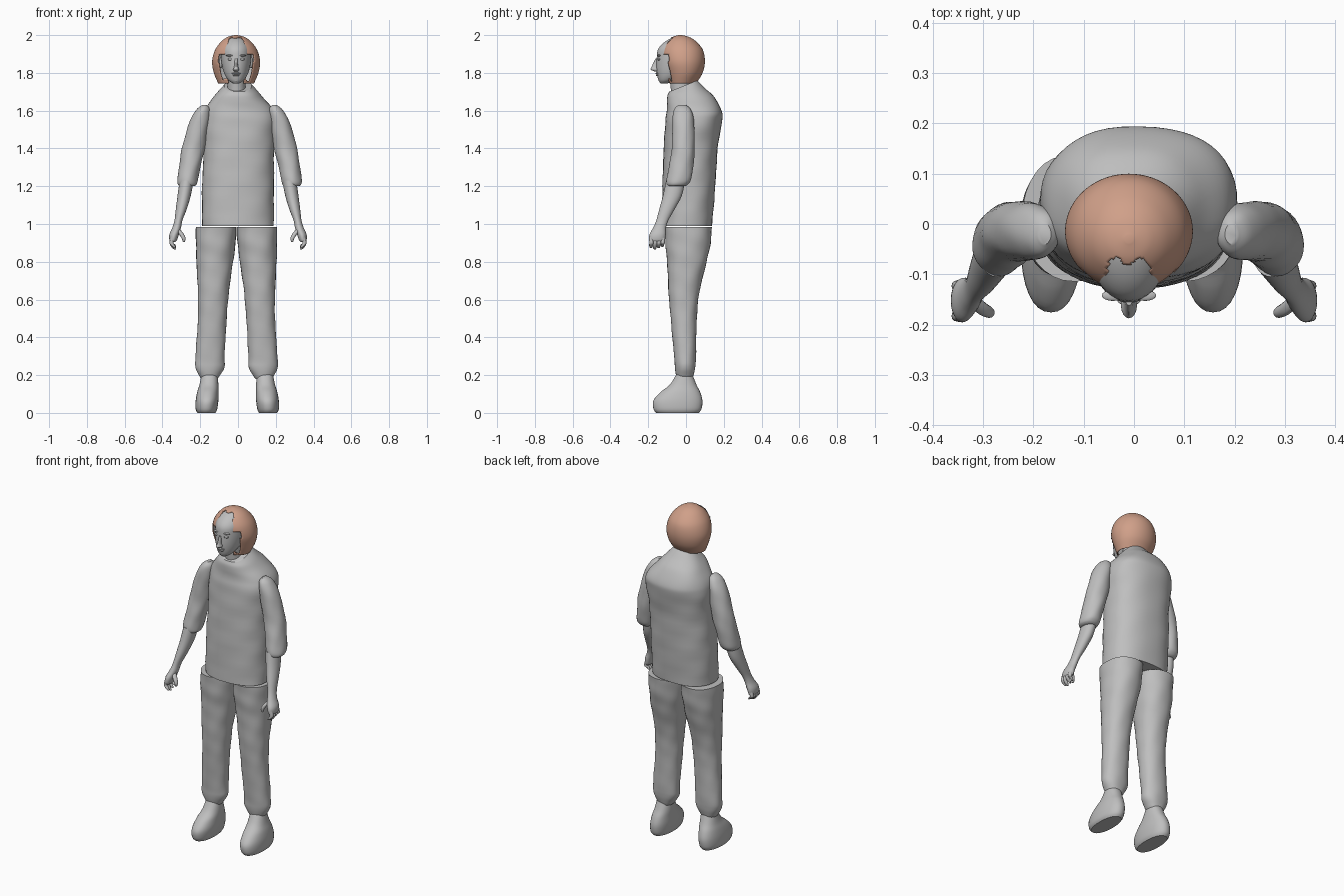
import bpy
import bmesh
from math import sin, cos, pi, copysign, radians
from mathutils import Vector

default = bpy.data.objects.get("Cube")
if default:
    bpy.data.objects.remove(default, do_unlink=True)


def make_material(name, color):
    mat = bpy.data.materials.new(name)
    mat.use_nodes = True
    mat.diffuse_color = color
    mat.node_tree.nodes["Principled BSDF"].inputs["Base Color"].default_value = color
    return mat


GREY = make_material("plain grey", (0.52, 0.52, 0.52, 1))
HAIR = make_material("light auburn", (0.63, 0.35, 0.25, 1))


def spline(rings, steps):
    """Smoothly interpolate ring settings (Catmull-Rom)."""
    last = len(rings) - 1
    for i in range(last):
        a, b, c, d = (rings[min(max(k, 0), last)] for k in range(i - 1, i + 3))
        for s in range(steps):
            t = s / steps
            yield [q + t * (r - p + t * (2 * p - 5 * q + 4 * r - u
                   + t * (3 * (q - r) + u - p))) / 2
                   for p, q, r, u in zip(a, b, c, d)]
    yield rings[last]


def finish(obj, angle=40):
    bpy.ops.object.select_all(action="DESELECT")
    obj.select_set(True)
    bpy.context.view_layer.objects.active = obj
    bpy.ops.object.shade_smooth_by_angle(angle=radians(angle))


def loft(name, rings, side=1, shift=0, sides=32, steps=4, power=2, wrinkle=0, edit=None):
    """Skin horizontal rings: z, centre x, centre y, half width, half depth, tilt."""
    rings = [tuple(r) + (0,) * (6 - len(r)) for r in rings]
    bm = bmesh.new()
    loops = []
    for z, cx, cy, rx, ry, tilt in spline(rings, steps):
        loop = []
        for k in range(sides):
            a = 2 * pi * k / sides
            fold = 1 + wrinkle * (sin(z * 55 + 2 * a) + sin(z * 31 - 5 * a))
            x = copysign(abs(cos(a)) ** (2 / power), cos(a)) * rx * fold
            y = copysign(abs(sin(a)) ** (2 / power), sin(a)) * ry * fold
            loop.append(bm.verts.new((side * cx + shift + x, cy + y, z + tilt * y)))
        loops.append(loop)
    for low, high in zip(loops, loops[1:]):
        for k in range(sides):
            n = (k + 1) % sides
            bm.faces.new((low[k], low[n], high[n], high[k]))
    bm.faces.new(loops[0])
    bm.faces.new(loops[-1])
    bmesh.ops.recalc_face_normals(bm, faces=bm.faces)
    mesh = bpy.data.meshes.new(name)
    mesh.materials.append(GREY)
    if edit:
        edit(bm)
    bm.to_mesh(mesh)
    bm.free()
    obj = bpy.data.objects.new(name, mesh)
    bpy.context.collection.objects.link(obj)
    finish(obj)
    return obj


def ellipsoid(name, center, size):
    bpy.ops.mesh.primitive_uv_sphere_add(segments=16, ring_count=10, radius=1, location=center)
    obj = bpy.context.object
    obj.name = name
    obj.scale = size
    obj.data.materials.append(GREY)
    finish(obj, 60)


# Loose top with a collar that dips at the front
loft("torso", [
    (.99, 0, .005, .19, .133), (1.2, 0, .015, .19, .14),
    (1.4, .005, .025, .187, .143), (1.54, .01, .04, .195, .15),
    (1.6, .008, .044, .183, .145), (1.66, 0, .025, .14, .125, .1),
    (1.7, 0, 0, .105, .098, .2), (1.73, 0, -.015, .072, .075, .4)],
    sides=48, steps=6, power=2.35, wrinkle=.006)
loft("neck", [(1.64, -.005, -.015, .055, .06), (1.71, -.008, -.025, .048, .055),
              (1.8, -.01, -.03, .05, .06)])

# Head and face
CX = -.01
loft("head", [
    (1.745, CX, -.115, .018, .02), (1.76, CX, -.1, .04, .045),
    (1.79, CX, -.075, .06, .078), (1.83, CX, -.055, .073, .102),
    (1.88, CX, -.043, .08, .112), (1.925, CX, -.04, .078, .108),
    (1.96, CX, -.035, .063, .083), (1.985, CX, -.03, .038, .045),
    (1.993, CX, -.03, .008, .01)], sides=40)
loft("nose", [
    (1.808, CX, -.155, .01, .012), (1.818, CX, -.162, .016, .025),
    (1.835, CX, -.158, .01, .023), (1.875, CX, -.15, .007, .012)], sides=16)
for side, label in ((1, "left"), (-1, "right")):
    ellipsoid(label + "_eye", (CX + side * .03, -.142, 1.872), (.015, .01, .007))
    ellipsoid(label + "_brow", (CX + side * .032, -.142, 1.892), (.022, .011, .005))
    ellipsoid(label + "_ear", (CX + side * .08, -.03, 1.855), (.01, .018, .03))
ellipsoid("upper_lip", (CX, -.15, 1.797), (.024, .013, .005))
ellipsoid("lower_lip", (CX, -.146, 1.788), (.02, .014, .006))
ellipsoid("chin", (CX, -.126, 1.763), (.022, .02, .016))


def near_segment(p, a, b, radius):
    a, b, p = Vector(a), Vector(b), Vector(p[:2])
    t = max(0, min(1, (p - a).dot(b - a) / (b - a).length_squared))
    return (p - a.lerp(b, t)).length < radius


def style_hair(bm):
    """Open the shell around the face and mark the bare patches."""
    gone = []
    for f in bm.faces:
        c = f.calc_center_median()
        across = abs(c.x - CX)
        ragged = .008 * sin(c.x * 130)
        face_gap = c.y < -.085 + ragged and c.z < 1.9
        forehead = across < .042 and c.y < -.075 + ragged
        if face_gap or forehead or len(f.verts) > 4 and c.z < 1.8:
            gone.append(f)
        crown = c.z > 1.93 and (
            near_segment(c, (.02, .02), (.04, -.02), .009)
            or near_segment(c, (.03, -.03), (.08, -.04), .011)
            or near_segment(c, (-.025, -.04), (-.015, -.005), .007))
        temple = c.x < -.08 and c.y < .01 and c.z < 1.84 + ragged
        f.material_index = int(crown or temple)
    bmesh.ops.delete(bm, geom=gone, context="FACES")


# Hair shell with a grey lining
hair = loft("hair", [
    (1.745, CX, -.02, .095, .075), (1.8, CX, -.012, .118, .1),
    (1.86, CX, -.015, .127, .115), (1.92, CX, -.02, .112, .11),
    (1.965, CX, -.025, .08, .08), (1.99, CX, -.028, .045, .045),
    (2, CX, -.03, .008, .008)], sides=72, steps=8, edit=style_hair)
hair.data.materials.clear()
hair.data.materials.append(HAIR)
hair.data.materials.append(GREY)
shell = hair.modifiers.new("thickness", "SOLIDIFY")
shell.thickness = .006
shell.offset = -1
shell.material_offset = 1

# Limbs, built once for each side
for side, label in ((1, "left"), (-1, "right")):
    loft(label + "_trouser_leg", [
        (.985, .108, .012, .107, .125), (.9, .11, .01, .105, .12),
        (.8, .115, .005, .097, .105), (.65, .122, -.01, .083, .083),
        (.5, .128, -.012, .076, .069), (.3, .14, -.005, .077, .058),
        (.24, .141, -.005, .076, .054), (.2, .143, -.006, .057, .046),
        (.18, .143, -.006, .043, .04)],
        side, -.008, steps=6, power=2.2, wrinkle=.009)
    loft(label + "_foot", [
        (0, .163, -.045, .048, .112), (.02, .163, -.045, .057, .127),
        (.065, .16, -.043, .06, .13), (.11, .156, -.03, .056, .105),
        (.15, .15, -.015, .05, .07), (.21, .146, -.008, .042, .04)],
        side, -.004, power=2.2)
    loft(label + "_sleeve", [
        (1.63, .185, -.02, .012, .02), (1.605, .192, -.018, .036, .045),
        (1.54, .212, -.015, .053, .057), (1.4, .244, -.015, .061, .06),
        (1.3, .264, -.027, .056, .065), (1.235, .275, -.038, .055, .064),
        (1.21, .277, -.045, .05, .056), (1.2, .277, -.048, .038, .045)],
        side, .008, steps=5, wrinkle=.012)
    loft(label + "_forearm", [
        (1.23, .272, -.055, .037, .05), (1.15, .285, -.072, .035, .05),
        (1.08, .3, -.1, .029, .041), (1.02, .315, -.125, .021, .032),
        (.98, .325, -.14, .023, .034), (.945, .338, -.15, .025, .043),
        (.915, .343, -.153, .02, .042), (.905, .343, -.153, .012, .035)], side)
    for number in range(4):
        y = -.183 + .02 * number
        tip = .865 + .007 * abs(number - 1)
        loft(f"{label}_finger_{number + 1}", [
            (.93, .345, y, .011, .011), (.9, .352, y, .011, .011),
            (tip + .012, .342, y - .002, .01, .01), (tip, .332, y - .002, .005, .005)],
            side, sides=12)
    loft(label + "_thumb", [
        (.975, .322, -.15, .012, .014), (.95, .302, -.168, .013, .013),
        (.925, .288, -.176, .011, .011), (.905, .287, -.178, .005, .005)],
        side, sides=12)
